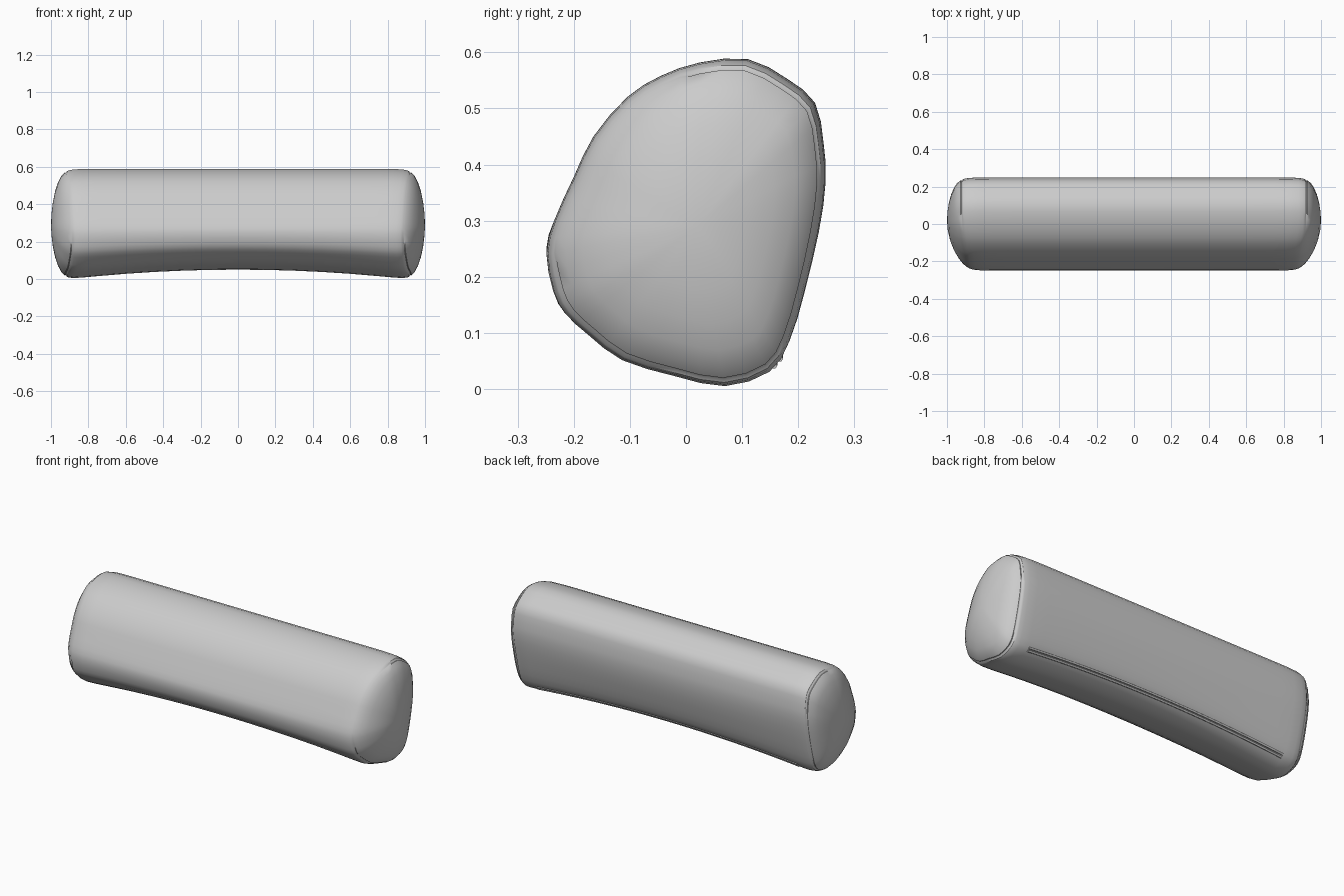
import bpy, bmesh
from mathutils import Vector

if "Cube" in bpy.data.objects:
    bpy.data.objects.remove(bpy.data.objects["Cube"])

# Cross-section of the cushion (y, z), counter-clockwise seen from the right
PROFILE = [(0.11, .588), (0.025, .582), (-.045, .558), (-.105, .52), (-.165, .45),
           (-.2, .378), (-.235, .3), (-.249, .24), (-.237, .17), (-.216, .13),
           (-.175, .092), (-.115, .047), (-.02, .018), (.07, 0.0), (.15, .026),
           (.185, .08), (.212, .17), (.237, .28), (.249, .37), (.245, .44),
           (.23, .51), (.18, .553)]
CENTER = Vector((0.02, 0.29))


def spline(i, t):
    """Smooth point on the closed profile."""
    n = len(PROFILE)
    a, b, c, d = (Vector(PROFILE[(i + k) % n]) for k in (-1, 0, 1, 2))
    return 0.5 * (2*b + (c - a)*t + (2*a - 5*b + 4*c - d)*t*t + (3*b - a - 3*c + d)*t**3)


def place(p, x, scale, dip=0.0):
    """Scale a profile point, arch the underside and lean the ends at the front."""
    blend_zone = p.x < 0.0 and p.y > 0.21
    if not blend_zone:
        scale -= dip
    q = CENTER + (p - CENTER) * scale
    ax = abs(x)
    lift = 0.05 * max(0, 1 - (ax / .9) ** 2) * max(0, min(1, 1 - q.y / 0.3))
    lean = 0.05 * max(0, -q.x / 0.25) * max(0, (ax - .6) / .4) * scale
    ax -= lean
    return Vector((ax if x >= 0 else -ax, q.x, q.y + lift))


# Cushion: lofted rings (x, scale, seam dip) running into domed ends
half = [(.15, 1, 0), (.3, 1, 0), (.45, 1, 0), (.6, 1, 0), (.75, 1, 0), (.83, .998, 0),
        (.88, .99, 0), (.905, .972, 0), (.914, .96, 0), (.918, .952, .014),
        (.922, .943, .014), (.927, .932, 0), (.945, .87, 0), (.962, .76, 0),
        (.978, .6, 0), (.99, .4, 0), (.997, .2, 0)]
rings = [(-x, s, d) for x, s, d in reversed(half)] + [(0, 1, 0)] + half
section = [spline(i, t) for i in range(len(PROFILE)) for t in (0, .5)]
n = len(section)
bm = bmesh.new()
loops = [[bm.verts.new(place(p, *r)) for p in section] for r in rings]
for a, b in zip(loops, loops[1:]):
    for i in range(n):
        bm.faces.new((a[i], a[(i+1) % n], b[(i+1) % n], b[i]))
for loop, x in ((loops[0], -1), (loops[-1], 1)):
    tip = bm.verts.new((x, CENTER.x, CENTER.y))
    for i in range(n):
        bm.faces.new((loop[i], loop[(i+1) % n], tip))
bmesh.ops.recalc_face_normals(bm, faces=bm.faces)
me = bpy.data.meshes.new("bolster_cushion")
bm.to_mesh(me)
bm.free()
cushion = bpy.data.objects.new("bolster_cushion", me)
bpy.context.collection.objects.link(cushion)
bpy.context.view_layer.objects.active = cushion
cushion.select_set(True)
bpy.ops.object.shade_smooth_by_angle(angle=0.6)


def cord(name, points, radius):
    """Thin round cord through the given points, as a mesh."""
    cu = bpy.data.curves.new(name, 'CURVE')
    cu.dimensions = '3D'
    cu.bevel_depth = radius
    cu.bevel_resolution = 1
    cu.use_fill_caps = True
    sp = cu.splines.new('POLY')
    sp.points.add(len(points) - 1)
    for pt, co in zip(sp.points, points):
        pt.co = (*co, 1)
    ob = bpy.data.objects.new(name, cu)
    bpy.context.collection.objects.link(ob)
    bpy.ops.object.select_all(action='DESELECT')
    bpy.context.view_layer.objects.active = ob
    ob.select_set(True)
    bpy.ops.object.convert(target='MESH')
    bpy.ops.object.shade_smooth()


# Zip lips along the lower back edge
xs = [-.82 + 1.64 * k / 24 for k in range(25)]
for name, t in (("zip_lip_lower", .15), ("zip_lip_upper", .42)):
    cord(name, [place(spline(14, t), x, .992) for x in xs], 0.006)
